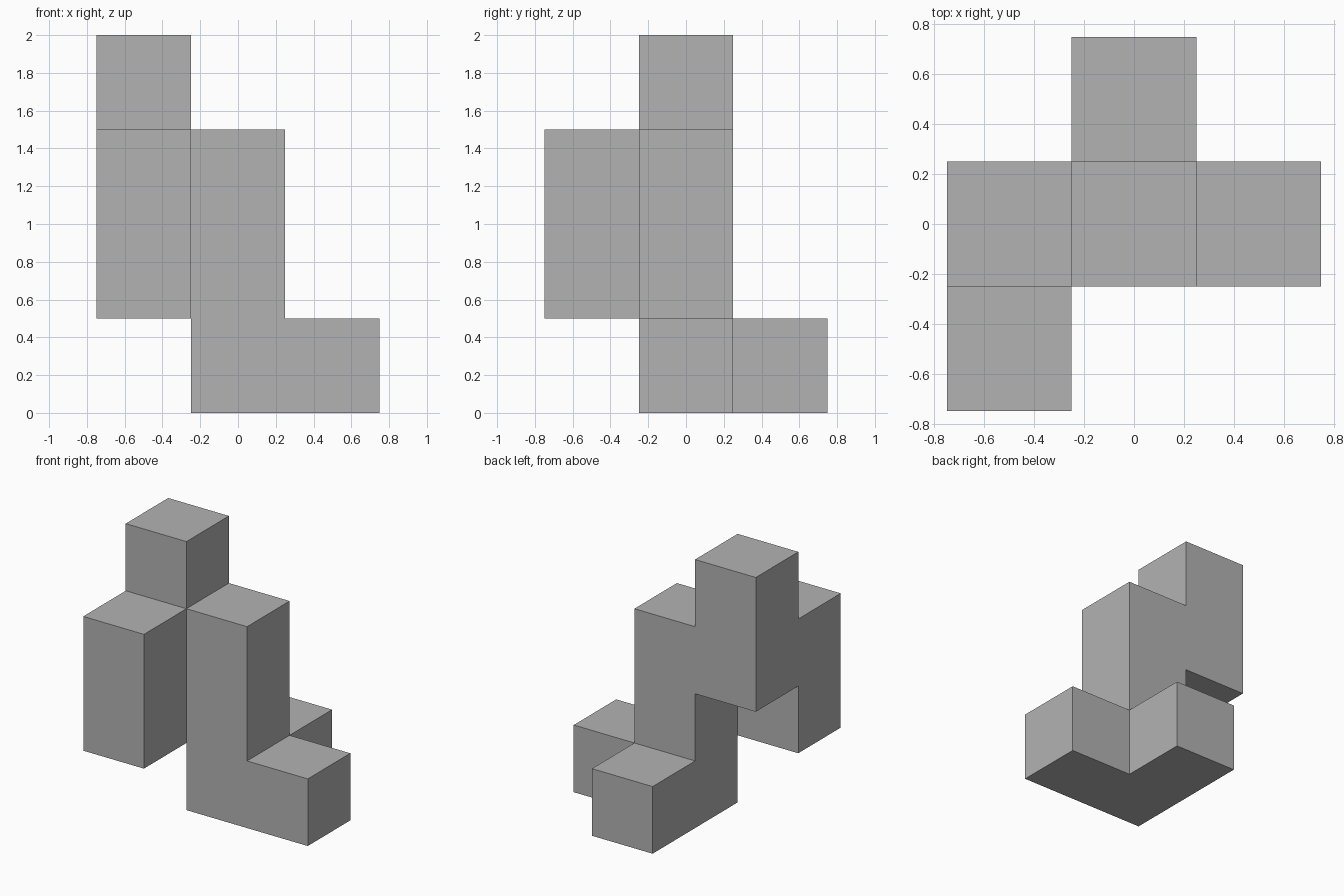
import bpy
import bmesh
from mathutils import Vector

if "Cube" in bpy.data.objects:
    bpy.data.objects.remove(bpy.data.objects["Cube"], do_unlink=True)

SIZE = 0.5

# One flat grey for the whole block
grey = bpy.data.materials.new("plain grey")
grey.use_nodes = True
colour = (0.45, 0.45, 0.45, 1)
grey.diffuse_color = colour
grey.node_tree.nodes["Principled BSDF"].inputs["Base Color"].default_value = colour


def column(x, y, bottom, top):
    """Grid cells of a column, from level bottom up to level top."""
    return {(x, y, z) for z in range(bottom, top)}


# Columns that make up the stacked block
cells = (
    column(0, 0, 0, 3)        # centre column
    | column(1, 0, 0, 1)      # left foot
    | column(0, 1, 0, 1)      # back foot
    | column(-1, 0, 2, 4)     # raised tower
    | column(-1, -1, 1, 3)    # hanging front column
)

# Outer skin only: one square wherever a cell has no neighbour
directions = [Vector(d) * s for s in (-1, 1)
              for d in ((1, 0, 0), (0, 1, 0), (0, 0, 1))]
bm = bmesh.new()
for cell in sorted(cells):
    centre = Vector(cell) + Vector((0, 0, 0.5))
    for n in directions:
        if tuple(int(a + b) for a, b in zip(cell, n)) in cells:
            continue
        u = Vector((n.y, n.z, n.x))
        v = n.cross(u)
        corners = [centre + (n + u * a + v * b) / 2
                   for a, b in ((-1, -1), (1, -1), (1, 1), (-1, 1))]
        bm.faces.new([bm.verts.new(c * SIZE) for c in corners])

# Weld the squares and join those lying in one plane
bmesh.ops.remove_doubles(bm, verts=bm.verts[:], dist=0.001)
bmesh.ops.dissolve_limit(bm, angle_limit=0.01, verts=bm.verts[:], edges=bm.edges[:])

mesh = bpy.data.meshes.new("stacked_block")
bm.to_mesh(mesh)
bm.free()
mesh.materials.append(grey)
block = bpy.data.objects.new("stacked_block", mesh)
bpy.context.collection.objects.link(block)
